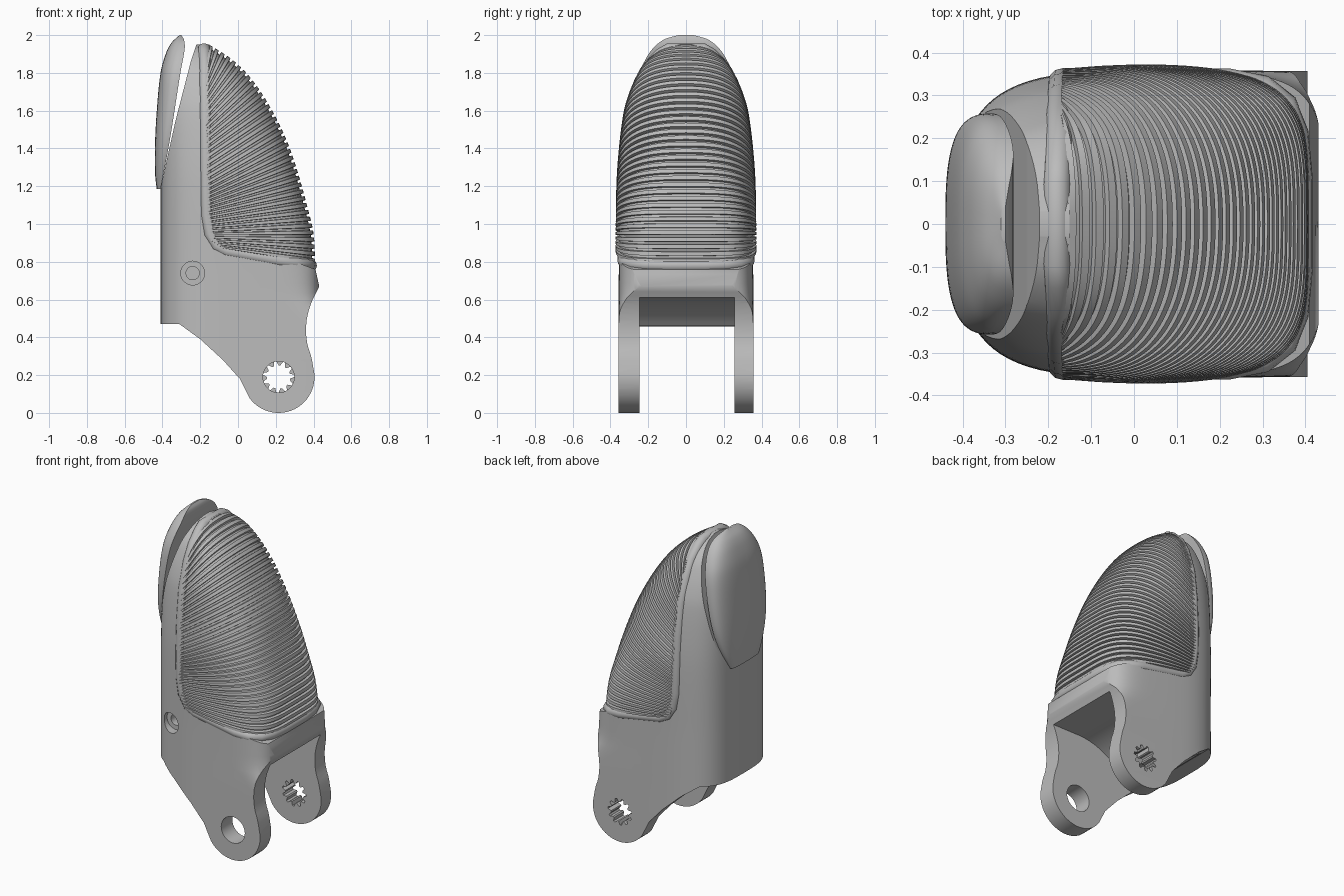
import bpy, bmesh, math

old = bpy.data.objects.get("Cube")
if old:
    bpy.data.objects.remove(old, do_unlink=True)

grey = bpy.data.materials.new("plain grey")
grey.use_nodes = True
COLOR = (0.5, 0.5, 0.5, 1)
grey.diffuse_color = COLOR
grey.node_tree.nodes["Principled BSDF"].inputs["Base Color"].default_value = COLOR


def table(pairs, t):
    """Smooth lookup in a list of (key, value) pairs."""
    last = len(pairs) - 1
    t = min(max(t, pairs[0][0]), pairs[-1][0])
    i = next(k for k in range(last) if t <= pairs[k + 1][0])

    def slope(k):
        (a, va), (b, vb) = pairs[max(k - 1, 0)], pairs[min(k + 1, last)]
        return (vb - va) / (b - a)
    (a, va), (b, vb) = pairs[i], pairs[i + 1]
    h, f = b - a, (t - a) / (b - a)
    g = 1 - f
    return (g * g * (1 + 2 * f) * va + f * f * (3 - 2 * f) * vb
            + h * f * g * (g * slope(i) - f * slope(i + 1)))


def spow(v, n):
    return math.copysign(abs(v) ** (2 / n), v)


def loft(name, rings):
    """Skin closed rings of points and cap both ends."""
    bm = bmesh.new()
    rows = [[bm.verts.new(p) for p in r] for r in rings]
    k = len(rows[0])
    for a, b in zip(rows, rows[1:]):
        for i in range(k):
            j = (i + 1) % k
            bm.faces.new((a[i], a[j], b[j], b[i]))
    bm.faces.new(rows[0][::-1])
    bm.faces.new(rows[-1])
    bmesh.ops.recalc_face_normals(bm, faces=bm.faces)
    me = bpy.data.meshes.new(name)
    bm.to_mesh(me)
    bm.free()
    me.materials.append(grey)
    ob = bpy.data.objects.new(name, me)
    bpy.context.collection.objects.link(ob)
    return ob


def prism(name, outline, y0, y1):
    """Side outline (x, z) extruded across y."""
    return loft(name, [[(x, y, z) for x, z in outline] for y in (y0, y1)])


def boolean(ob, tool, op):
    m = ob.modifiers.new("cut", 'BOOLEAN')
    m.operation, m.object, m.solver = op, tool, 'EXACT'
    bpy.context.view_layer.objects.active = ob
    bpy.ops.object.modifier_apply(modifier=m.name)
    bpy.data.objects.remove(tool, do_unlink=True)


def arc(cx, cz, r, a0, a1, n):
    return [(cx + r * math.cos(math.radians(a0 + (a1 - a0) * i / n)),
             cz + r * math.sin(math.radians(a0 + (a1 - a0) * i / n))) for i in range(n + 1)]


def smooth(ob, angle=35):
    bpy.ops.object.select_all(action='DESELECT')
    ob.select_set(True)
    bpy.context.view_layer.objects.active = ob
    bpy.ops.object.shade_smooth_by_angle(angle=math.radians(angle))


HINGE = (0.215, 0.19)
WIDTH = [(-.1, .358), (.75, .356), (1.2, .356), (1.4, .345), (1.6, .32), (1.7, .29),
         (1.78, .255), (1.84, .22), (1.89, .17), (1.93, .105), (1.95, .03)]

# Body: side outline with hinge lugs
outline = [(-.41, .47), (-.31, .47), (-.2, .39), (-.08, .28), (.01, .18)]
outline += arc(*HINGE, .19, 215, 365, 24)
right_edge = [(.21, .404), (.3, .387), (.36, .368), (.43, .36), (.5, .365), (.58, .387), (.67, .43)]
outline += [(table(right_edge, .25 + .42 * i / 14), .25 + .42 * i / 14) for i in range(15)]
outline += [(.41, .76), (.3, .8), (-.06, .88), (-.12, .95), (-.145, 1.05), (-.15, 1.95),
            (-.22, 1.95), (-.25, 1.86), (-.33, 1.55), (-.41, 1.19)]
body = prism("body", outline, -.6, .6)

# Trim the body to a rounded plan: square corners at the lugs, rounder above
CORNER = [(-.1, 30), (.4, 30), (.5, 14), (.62, 5.5), (2, 5.5)]
shell = []
for k in range(61):
    z = -.1 + 2.05 * math.sin(math.pi / 2 * k / 60)
    ring = []
    for i in range(80):
        a = math.tau * i / 80
        c, s = math.cos(a), math.sin(a)
        n, r = (table(CORNER, z), .41) if c > 0 else (3.4, .44)
        ring.append((.03 + r * spow(c, n), table(WIDTH, z) * spow(s, n), z))
    shell.append(ring)
boolean(body, loft("shell", shell), 'INTERSECT')

# Gap between the lugs, with a ceiling curved around the hinge
gap = [(.8, -.2), (.8, .61)] + arc(*HINGE, .42, 90, 140, 12) + [(-.36, .455), (-.36, -.2)]
boolean(body, prism("gap", gap, -.245, .257), 'DIFFERENCE')

# Round pin hole in one lug, toothed hole in the other
boolean(body, prism("pin_hole", arc(*HINGE, .083, 0, 350, 35), -.5, 0), 'DIFFERENCE')
teeth = []
for i in range(44):
    r = .083 if i % 4 in (0, 1) else .062
    a = math.tau * i / 44
    teeth.append((HINGE[0] + r * math.cos(a), HINGE[1] + r * math.sin(a)))
boolean(body, prism("spline_hole", teeth, 0, .5), 'DIFFERENCE')

# Stepped screw hole on the front side
for r, depth in ((.063, -.28), (.035, -.15)):
    boolean(body, prism("screw_hole", arc(-.24, .74, r, 0, 350, 35), -.5, depth), 'DIFFERENCE')
smooth(body)

# Grip pad: sections square to the front curve, fanning out from the lower back corner
FRONT = [(.41, .78), (.4, .95), (.365, 1.1), (.315, 1.28), (.255, 1.45), (.17, 1.62),
         (.07, 1.77), (-.03, 1.87), (-.12, 1.93), (-.155, 1.95)]
ROOT_Z = [(0, .87), (.15, .96), (.3, 1.06), (.5, 1.2), (.65, 1.38), (.8, 1.55), (.9, 1.67),
          (1, 1.8)]
ROOT_X = [(0, -.1), (.06, -.14), (.15, -.155), (.5, -.165), (1, -.17)]
FULLNESS = [(.78, 4.5), (1.1, 3.4), (1.5, 2.5), (1.95, 2.2)]
keys = [0]
for p, q in zip(FRONT, FRONT[1:]):
    keys.append(keys[-1] + math.dist(p, q))
front_x = [(k / keys[-1], p[0]) for k, p in zip(keys, FRONT)]
front_z = [(k / keys[-1], p[1]) for k, p in zip(keys, FRONT)]
x_at_height = [(z, x) for x, z in FRONT]


def pad_half_width(x, z):
    u = (x + .17) / (table(x_at_height, z) + .17)
    n = table(FULLNESS, z)
    swell = 1 - .035 * (max(.1 - x, 0) / .27) ** 2
    return (table(WIDTH, z) + .018) * swell * max(1 - min(max(u, 0), 1) ** n, 0) ** (1 / n)


def pad_ring(s, inset):
    ax, az = table(ROOT_X, s), table(ROOT_Z, s)
    px, pz = table(front_x, s), table(front_z, s)
    reach = 1 - inset / math.hypot(px - ax, pz - az)
    squeeze = 1 - inset / pad_half_width(ax, az)
    half = []
    for i in range(27):
        t = spow(math.sin(math.pi / 2 * i / 26), 3)
        y = pad_half_width(ax + t * (px - ax), az + t * (pz - az)) if i < 26 else 0
        half.append((ax + t * reach * (px - ax), -y * squeeze, az + t * reach * (pz - az)))
    return half + [(x, -y, z) for x, y, z in reversed(half[:-1])]


RIDGES = 36
rings = []
for i in range(RIDGES):
    for part, inset in ((0, .016), (.32, .016), (.38, 0), (.94, 0)):
        rings.append(pad_ring((i + part) / RIDGES, inset))
pad = loft("ridged_grip_pad", rings)
smooth(pad, 30)

# Rolled rim around the pad
side = [(-.18, 1.925), (-.178, 1.9), (-.175, 1.84), (-.175, 1.75), (-.172, 1.6), (-.17, 1.4),
        (-.168, 1.2), (-.165, 1.05), (-.15, .95), (-.115, .885), (-.06, .855), (.08, .83),
        (.22, .805)]
path = [(x, .026 - table(WIDTH, z), z) for x, z in side]
path += [(.3, -.315, .792), (.35, -.275, .787), (.375, -.21, .783), (.385, -.1, .78)]
path += [(x, -y, z) for x, y, z in reversed(path)]
curve = bpy.data.curves.new("pad_rim", 'CURVE')
curve.dimensions = '3D'
curve.bevel_depth, curve.bevel_resolution = .033, 4
spline = curve.splines.new('POLY')
spline.points.add(len(path) - 1)
for pt, co in zip(spline.points, path):
    pt.co = (*co, 1)
spline.use_cyclic_u = True
spline.use_smooth = True
curve.materials.append(grey)
rim = bpy.data.objects.new("pad_rim", curve)
bpy.context.collection.objects.link(rim)

# Nail plate leaning off the back: flat inside, rounded outside
nail_back = [(1.185, -.43), (1.25, -.438), (1.4, -.44), (1.6, -.43), (1.8, -.41), (1.9, -.383),
             (1.96, -.352), (2, -.31)]
nail_inner = [(1.185, -.41), (1.45, -.36), (1.8, -.305), (1.93, -.282), (1.975, -.286), (2, -.3)]
nail_width = [(1.185, .14), (1.3, .2), (1.42, .24), (1.55, .256), (1.7, .256),
              (1.8, .243), (1.88, .21), (1.94, .165), (1.98, .11), (2, .04)]
rings = []
for k in range(41):
    z = 1.185 + .815 * math.sin(math.pi / 2 * k / 40)
    xb, xi, w = table(nail_back, z), table(nail_inner, z), table(nail_width, z)
    rings.append([(xi - (xi - xb) * spow(math.sin(math.pi * i / 36), 2.8),
                   w * spow(math.cos(math.pi * i / 36), 2.8), z) for i in range(37)])
nail = loft("nail_plate", rings)
smooth(nail, 40)
